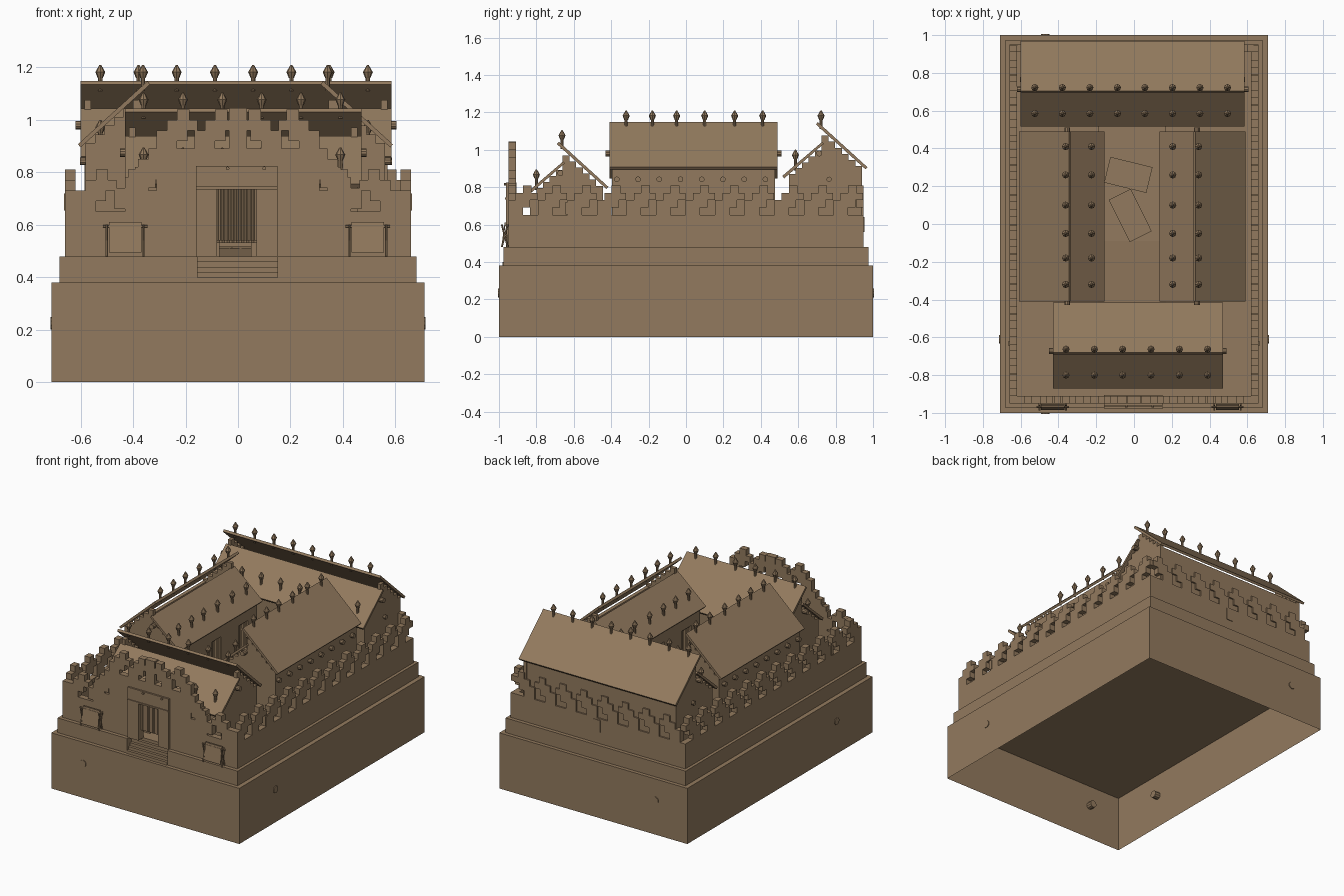
import bpy, bmesh, math
from mathutils import Vector, Matrix

if "Cube" in bpy.data.objects:
    bpy.data.objects.remove(bpy.data.objects["Cube"])

clay = bpy.data.materials.new("clay_brown")
clay.diffuse_color = (0.29, 0.195, 0.112, 1)
clay.use_nodes = True
clay.node_tree.nodes["Principled BSDF"].inputs["Base Color"].default_value = clay.diffuse_color


class Part:
    """Collects flat-faced solids into one named object."""
    def __init__(self, name):
        self.name, self.bm = name, bmesh.new()

    def prism(self, pts, at, a, b):
        # extrude a 2D outline between a and b; at(p, q, d) maps to 3D
        lo = [self.bm.verts.new(at(p, q, a)) for p, q in pts]
        hi = [self.bm.verts.new(at(p, q, b)) for p, q in pts]
        n = len(pts)
        self.bm.faces.new(lo)
        self.bm.faces.new(hi[::-1])
        for i in range(n):
            j = (i + 1) % n
            self.bm.faces.new((lo[i], hi[i], hi[j], lo[j]))

    def box(self, x0, x1, y0, y1, z0, z1):
        self.prism([(x0, y0), (x1, y0), (x1, y1), (x0, y1)], PLAN, z0, z1)

    def rod(self, a, b, r0, r1=None, n=10):
        a, b = Vector(a), Vector(b)
        d = b - a
        m = Matrix.Translation((a + b) / 2) @ d.to_track_quat('Z', 'Y').to_matrix().to_4x4()
        bmesh.ops.create_cone(self.bm, cap_ends=True, segments=n, radius1=r0,
                              radius2=r0 if r1 is None else r1, depth=d.length, matrix=m)

    def done(self):
        bmesh.ops.recalc_face_normals(self.bm, faces=self.bm.faces)
        me = bpy.data.meshes.new(self.name)
        self.bm.to_mesh(me)
        self.bm.free()
        me.materials.append(clay)
        ob = bpy.data.objects.new(self.name, me)
        bpy.context.collection.objects.link(ob)
        return ob


PLAN = lambda p, q, d: (p, q, d)      # outline in x-y, depth along z
FRONT = lambda p, q, d: (p, d, q)     # outline in x-z, depth along y
SIDE = lambda p, q, d: (d, p, q)      # outline in y-z, depth along x


def wall_outline(l0, l1, z0, z1, doors=()):
    pts = [(l0, z0)]
    for a, b, h in doors:
        pts += [(a, z0), (a, h), (b, h), (b, z0)]
    return pts + [(l1, z0), (l1, z1), (l0, z1)]


def curtain(part, at, a, b, c, z0, z1, n=16):
    # folded ribbon hanging in a doorway
    line = [(a + (b - a) * i / n, c + 0.006 * (i % 2)) for i in range(n + 1)]
    pts = line + [(p, q + 0.003) for p, q in reversed(line)]
    part.prism(pts, at, z0, z1)


# open-bottomed base
p = Part("base")
p.box(-0.71, 0.71, -1, 1, 0, 0.38)
bmesh.ops.delete(p.bm, geom=[f for f in p.bm.faces if f.calc_center_median().z < 0.01], context='FACES')
p.done()

# small spouts through the base
p = Part("base_spouts")
for a, b in (((-0.47, -1.005, .235), (-0.47, -0.96, .235)), ((-0.47, 1.005, .235), (-0.47, .96, .235)),
             ((.715, -.61, .225), (.67, -.61, .225)), ((-.715, -.61, .225), (-.67, -.61, .225))):
    p.rod(a, b, 0.024)
p.done()

# upper terrace with a notch for the steps
p = Part("terrace")
p.prism([(-.68, -.975), (-.155, -.975), (-.155, -.88), (.15, -.88), (.15, -.975), (.68, -.975),
         (.68, .975), (-.68, .975)], PLAN, 0.38, 0.48)
p.done()
p = Part("entrance_steps")
for i in range(5):
    p.box(-.155, .15, -.98 + i * .018, -.88, .38 + i * .02, .40 + i * .02)
p.done()

# perimeter walls
p = Part("perimeter_walls")
for s in (-1, 1):
    p.box(s * .62, s * .66, -.95, .95, .48, .65)
p.box(-.62, .62, .91, .95, .48, .65)
p.prism([(-.62, .48), (-.08, .48), (-.08, .74), (.07, .74), (.07, .48), (.62, .48), (.62, .65),
         (.43, .65), (.43, .73), (.31, .73), (.31, .89), (-.31, .89), (-.31, .73), (-.43, .73), (-.43, .65),
         (-.62, .65)], FRONT, -.95, -.91)
p.done()

# stepped hook battlements
ROWS = [(0, 2), (0, 3), (1, 4), (2, 3.2)]


def merlon(part, at, start, z, d0, d1, s=1, u=0.039):
    right, left = [], []
    for k, (a, b) in enumerate(ROWS):
        right += [(start + s * b * u, z + k * .04), (start + s * b * u, z + k * .04 + .04)]
        left += [(start + s * a * u, z + k * .04), (start + s * a * u, z + k * .04 + .04)]
    part.prism(right + left[::-1], at, d0, d1)


p = Part("battlements")
for i in range(12):
    for s in (-1, 1):
        merlon(p, SIDE, -.95 + i * .158, .65, s * .62, s * .66)
for i in range(8):
    merlon(p, FRONT, -.62 + i * .157, .65, .91, .95)
for s in (-1, 1):
    for x, z in ((-.62, .65), (-.47, .66), (-.42, .73), (-.31, .88), (-.165, .88)):
        merlon(p, FRONT, -s * x, z, -.95, -.91, -s)
p.box(-.035, .035, -.95, -.91, .89, 1.045)
p.done()

# gate surround and its curtain
p = Part("gate_frame")
p.prism(wall_outline(-.16, .15, .48, .825, [(-.08, .07, .74)]), FRONT, -.962, -.905)
p.box(-.16, .15, -.968, -.962, .735, .745)
for x in (-.04, .1):
    p.rod((x, -.972, .815), (x, -.95, .815), .007)
p.done()
p = Part("gate_curtain")
curtain(p, PLAN, -.08, .07, -.93, .54, .74, 24)
p.done()


def house(name, axis, c, s, l0, l1, knobs, dz=0, in_doors=(), out_doors=()):
    """u runs across the roof (outer side positive), l along the ridge."""
    if axis == 'x':
        sec = lambda u, z, l: (l, c + s * u, z + dz)
        run = lambda l, z, u: (l, c + s * u, z)
        plan = lambda l, u, z: (l, c + s * u, z)
    else:
        sec = lambda u, z, l: (c + s * u, l, z + dz)
        run = lambda l, z, u: (c + s * u, l, z)
        plan = lambda l, u, z: (c + s * u, l, z)
    # two roof slabs, the outer one rising past the ridge
    r = Part(name + "_roof")
    r.prism([(-.03, 1.135), (-.02, 1.148), (.245, .907), (.235, .895)], sec, l0, l1)
    r.prism([(-.21, .86), (-.20, .847), (.012, 1.032), (.004, 1.043)], sec, l0, l1)
    r.done()
    # ridge pole
    r = Part(name + "_ridge_pole")
    r.rod(sec(-.012, .98, l0 - .02), sec(-.012, .98, l1 + .02), .016)
    r.done()
    # walls and stepped gables
    w = Part(name + "_walls")
    a, b = l0 + .015, l1 - .015
    w.prism(wall_outline(a, b, .48, .90 + dz, out_doors), run, .19, .215)
    w.prism(wall_outline(a, b, .48, .86 + dz, in_doors), run, -.175, -.15)
    pts = [(-.175, .48 - dz)]
    for i in range(5):
        u = -.175 + i * .035
        z = .855 + .9 * (u + .205) - .012
        pts += [(u, z), (u + .035, z)]
    for i in range(6):
        u = i * .036
        z = .895 + (.235 - u - .036) * .907
        pts += [(u, z), (u + .036, z)]
    pts.append((.216, .48 - dz))
    for l in (a, b - .025):
        w.prism(pts, sec, l, l + .025)
    w.done()
    # door curtains
    k = Part(name + "_curtains")
    for doors, u in ((in_doors, -.165), (out_doors, .2)):
        for d0, d1, h in doors:
            curtain(k, plan, d0, d1, u, .53, h)
    k.done()
    # finials on both slopes
    f = Part(name + "_finials")
    for l in knobs:
        for u, z0, top in ((-.003, 1.11, 1.21), (.0, 0, 0), (-.14, .89, 1.0)):
            if top:
                f.rod(sec(u, z0, l), sec(u, top - .04, l), .008, n=8)
                f.rod(sec(u, top - .05, l), sec(u, top - .028, l), .01, .019, 8)
                f.rod(sec(u, top - .028, l), sec(u, top, l), .019, .003, 8)
    f.done()
    return sec


side_y = (.41, .26, .10, -.05, -.18, -.32)
court = [(-.3, -.2, .76), (-.01, .09, .76), (.28, .38, .76)]
house("back_house", 'x', .725, 1, -.6, .585, [-.525 + i * .1457 for i in range(8)],
      in_doors=[(-.07, .05, .76)])
house("front_house", 'x', -.66, 1, -.43, .47, [-.36 + i * .15 for i in range(6)], -.105,
      in_doors=[(-.08, .07, .7)], out_doors=[(-.07, .05, .66)])
left = house("left_house", 'y', -.365, -1, -.41, .49, side_y, in_doors=court)
right = house("right_house", 'y', .345, 1, -.41, .49, side_y, in_doors=court)

# roof beam ends below the side eaves
p = Part("beam_ends")
for sec in (left, right):
    for i in range(8):
        l = -.37 + i * .1135
        p.rod(sec(.18, .842, l), sec(.238, .842, l), .015)
for x in (-.588, .572):
    p.rod((x - .015, .765, .842), (x + .015, .765, .842), .014)
p.done()

# courtyard paving, ramp and mats
p = Part("courtyard_floor")
p.box(-.19, .17, -.09, .55, .48, .51)
p.prism([(-.42, .48), (-.09, .48), (-.09, .51)], SIDE, -.19, .17)
p.done()
p = Part("courtyard_mats")
for x, y, w, h, ang in ((-.03, .26, .23, .14, -.24), (-.02, .045, .13, .25, .46)):
    ca, sa = math.cos(ang), math.sin(ang)
    pts = [(x + (i * w * ca - j * h * sa) / 2, y + (i * w * sa + j * h * ca) / 2)
           for i, j in ((-1, -1), (1, -1), (1, 1), (-1, 1))]
    p.prism(pts, PLAN, .51, .518)
p.done()

# hide racks either side of the gate
p = Part("hide_racks")
for x in (-.43, .43 + .065):
    for e in (-.07, .07):
        p.rod((x + e, -.985, .48), (x + e, -.953, .60), .005, n=6)
        p.rod((x + e, -.953, .48), (x + e, -.985, .60), .005, n=6)
    p.rod((x - .085, -.968, .595), (x + .085, -.968, .595), .005, n=6)
    p.prism([(-.985, .495), (-.98, .495), (-.964, .605), (-.956, .495), (-.952, .495), (-.96, .61), (-.97, .61)],
            SIDE, x - .062, x + .062)
p.done()

# small window grilles in the outer walls
p = Part("window_grilles")
for s in (-1, 1):
    p.box(s * .655, s * .664, -.645, -.62, .655, .72)
p.box(-.02, .03, .945, .954, .56, .64)
p.done()
